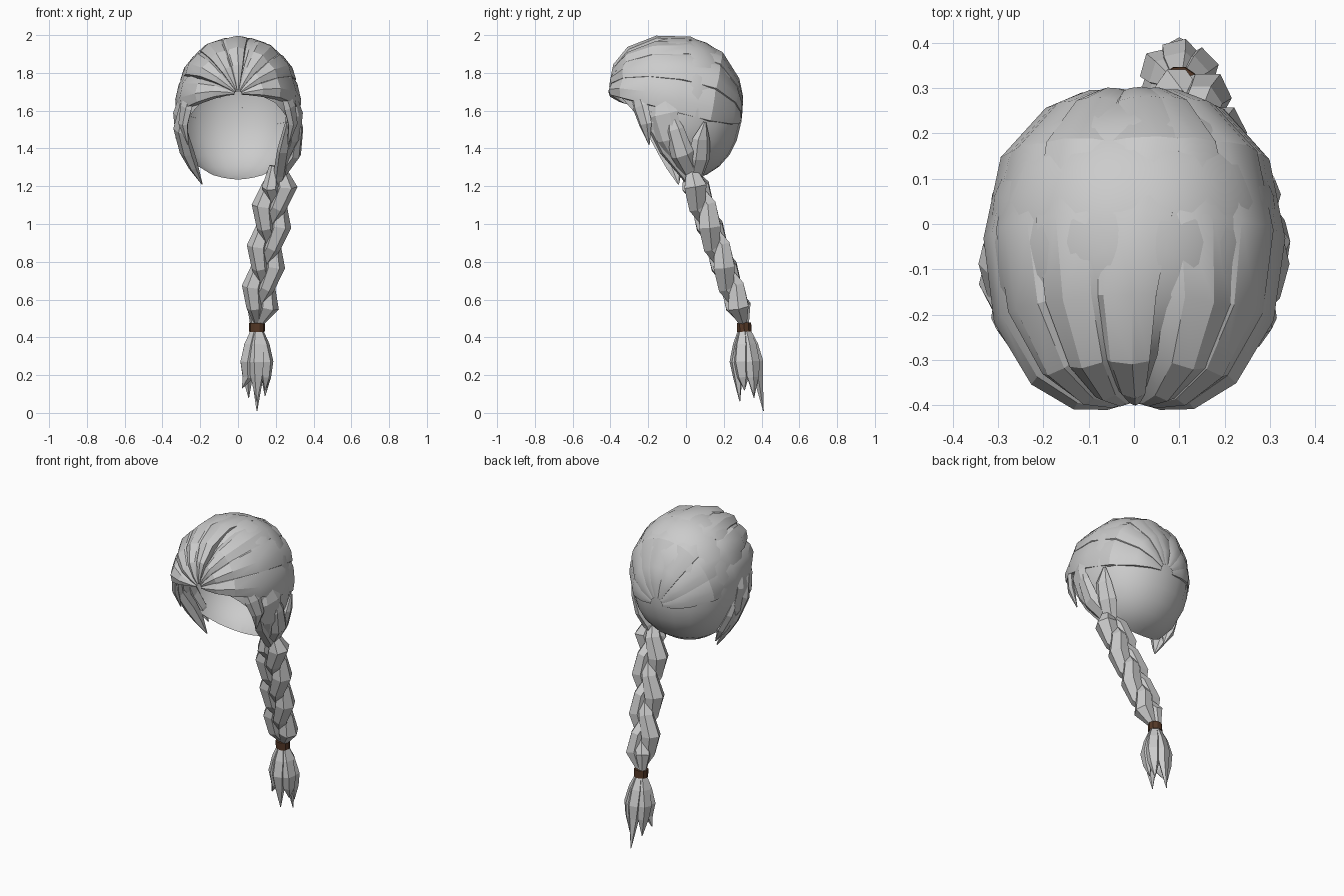
import bpy, bmesh, math, random
from mathutils import Vector as V

if "Cube" in bpy.data.objects:
    bpy.data.objects.remove(bpy.data.objects["Cube"])

random.seed(7)
C = V((0, -0.04, 1.61))          # head centre
R = V((0.325, 0.335, 0.38))      # head radii


def head(d, lift=1.0):
    """Point on the slightly boxy head surface in direction d."""
    n = sum(abs(c) ** 2.2 for c in d) ** (1 / 2.2)
    return C + V([r * c / n * lift for r, c in zip(R, d)])


def make(name, verts, faces, angle=None):
    me = bpy.data.meshes.new(name)
    me.from_pydata([tuple(v) for v in verts], [], faces)
    bm = bmesh.new()
    bm.from_mesh(me)
    bmesh.ops.recalc_face_normals(bm, faces=bm.faces)
    bm.to_mesh(me)
    bm.free()
    ob = bpy.data.objects.new(name, me)
    bpy.context.collection.objects.link(ob)
    if angle:
        bpy.ops.object.select_all(action='DESELECT')
        ob.select_set(True)
        bpy.context.view_layer.objects.active = ob
        bpy.ops.object.shade_smooth_by_angle(angle=math.radians(angle))
    return ob


def tube(name, pts, widths, thick, sides=6, out=None, angle=None):
    """Faceted tapered lock along pts; out(p) gives its outward direction."""
    pts = [V(p) for p in pts]
    vs, fs = [], []
    for i, p in enumerate(pts):
        t = (pts[min(i + 1, len(pts) - 1)] - pts[max(i - 1, 0)]).normalized()
        o = out(p) if out else V((0, -1, 0))
        o = (o - t * o.dot(t)).normalized()
        s = t.cross(o)
        for k in range(sides):
            a = math.tau * k / sides
            vs.append(p + s * widths[i] * math.cos(a) + o * thick[i] * math.sin(a))
    for i in range(len(pts) - 1):
        for k in range(sides):
            j = (k + 1) % sides
            fs.append((i * sides + k, i * sides + j, (i + 1) * sides + j, (i + 1) * sides + k))
    fs += [tuple(range(sides)), tuple(range(len(vs) - sides, len(vs)))]
    return make(name, vs, fs, angle)


def from_head(p):
    return p - C


# Hollow scalp cap, cut open for the face
bm = bmesh.new()
bmesh.ops.create_uvsphere(bm, u_segments=20, v_segments=14, radius=1)
for v in bm.verts:
    v.co = head(v.co.normalized())
bmesh.ops.bisect_plane(bm, geom=bm.verts[:] + bm.edges[:] + bm.faces[:],
                       plane_co=(0, 0.04, 1.23), plane_no=(0, -0.45, -0.39), clear_outer=True)
me = bpy.data.meshes.new("scalp_cap")
bm.to_mesh(me)
bm.free()
cap = bpy.data.objects.new("scalp_cap", me)
bpy.context.collection.objects.link(cap)
bpy.context.view_layer.objects.active = cap
cap.select_set(True)
bpy.ops.object.shade_smooth_by_angle(angle=math.radians(40))

# Swept-back locks fanning from the forehead over the crown.
# Each step: angle from the forehead, lift off the scalp, ridge strength
FRONT, UP, SIDE = V((0, -0.982, 0.19)), V((0, 0.19, 0.982)), V((1, 0, 0))
STEPS = [(3, 1.07, .5), (9, 1.10, 1), (20, 1.12, 1.8), (36, 1.09, 1.9), (60, 1.025, 1.4),
         (90, 0.995, 1), (120, 1.012, .8), (145, 1.02, .6), (160, 1.02, .5), (173, 1.004, .2)]
SECTION = [(-1, -0.045), (-0.93, 0.012), (-0.3, 0.03), (0.5, 0.012), (1, -0.025)]


def swept_lock(name, mid, half, flip):
    vs, fs = [], []
    n = len(SECTION)
    wob = random.uniform(-7, 7)
    puff = random.uniform(-0.008, 0.008)
    for i, (th, lift, k) in enumerate(STEPS):
        th = math.radians(th)
        for u, h in SECTION:
            a = math.radians(mid + wob * math.sin(2 * th) + u * flip * half)
            d = FRONT * math.cos(th) + (UP * math.cos(a) + SIDE * math.sin(a)) * math.sin(th)
            vs.append(head(d, lift + h * k + puff * math.sin(th)))
    for i in range(len(STEPS) - 1):
        for k in range(n - 1):
            fs.append((i * n + k, i * n + k + 1, (i + 1) * n + k + 1, (i + 1) * n + k))
    make(name, vs, fs, 25)


for i in range(7):
    mid = -78 + 26 * i
    swept_lock(f"swept_lock_{i}", mid, 16 + random.uniform(-1, 1), 1 if mid < 0 else -1)

# Locks framing the face: short temple tips on both sides
for s in (-1, 1):
    tube(f"temple_lock_{'L' if s < 0 else 'R'}",
         [(s * .24, -.27, 1.72), (s * .275, -.24, 1.62), (s * .29, -.215, 1.53), (s * .265, -.195, 1.42)],
         [.03, .05, .04, .003], [.012, .022, .02, .003], out=from_head)
    tube(f"ear_lock_{'L' if s < 0 else 'R'}",
         [(s * .29, -.14, 1.7), (s * .312, -.12, 1.58), (s * .3, -.085, 1.45), (s * .25, -.04, 1.32)],
         [.03, .08, .07, .02], [.01, .025, .025, .01], out=from_head)

# Loose hanging lock on the left with a second tip
tube("hanging_lock", [(-.28, -.21, 1.64), (-.305, -.15, 1.5), (-.27, -.09, 1.38), (-.235, -.06, 1.3), (-.19, -.04, 1.21)],
     [.04, .065, .06, .045, .003], [.02, .03, .035, .025, .003], out=from_head)
tube("hanging_lock_tip", [(-.315, -.08, 1.55), (-.295, -.03, 1.43), (-.255, 0, 1.34), (-.215, .01, 1.26)],
     [.03, .06, .045, .003], [.015, .025, .025, .003], out=from_head)

# Locks on the right gathered into the braid
for i, (r, a, b) in enumerate([((.27, -.22, 1.66), (.28, -.17, 1.54), (.25, -.09, 1.4)),
                               ((.315, -.09, 1.62), (.32, -.06, 1.5), (.3, -.02, 1.37)),
                               ((.305, .1, 1.54), (.295, .08, 1.45), (.265, .07, 1.35))]):
    tube(f"gathered_lock_{i}", [r, a, b, (.225, .01 + .02 * i, 1.27), (.2, .05, 1.17)],
         [.008, .05, .062, .05, .015], [.006, .025, .035, .035, .015], out=from_head)

# Three-strand braid, pinched where strands cross
STEP = .64 / 6
for k in range(3):
    pts, rad = [], []
    for i in range(9):
        z = 1.307 - i * STEP
        f = (z - .47) / .73
        s = min(1, .3 + max(0, z - .46) / .13, .4 + (1.31 - z) * 6) * (0.9 + .1 * f)
        ph = math.tau * (1.2 - z) / .64 + math.pi / 2 + k * math.tau / 3
        pts.append((.1 + .1 * f + .053 * s * math.sin(ph),
                    .31 - .26 * f + .032 * s * math.sin(2 * ph), z))
        rad.append(s * (.043 + .019 * math.sin(ph) ** 2))
    tube(f"braid_strand_{k}", pts, rad, [r * 1.1 for r in rad])

# Brown hair tie
brown = bpy.data.materials.new("brown_tie")
brown.diffuse_color = (0.09, 0.04, 0.02, 1)
brown.use_nodes = True
brown.node_tree.nodes["Principled BSDF"].inputs["Base Color"].default_value = brown.diffuse_color
tie = tube("hair_tie", [(.1, .307, .477), (.1, .309, .43)], [.042] * 2, [.04] * 2, sides=10)
tie.data.materials.append(brown)

# Tail tuft below the tie
TIPS = [.09, .01, .08, .13, .06, .12]
for i, z in enumerate(TIPS):
    a = math.radians(30 + 60 * i)
    c, s = math.cos(a), math.sin(a)
    long = z < .05
    tube(f"tail_lock_{i}",
         [(.1 + .012 * c, .308 + .012 * s, .45), (.1 + .04 * c, .315 + .038 * s, .36),
          (.1 + .058 * c, .32 + .055 * s, .27), (.1 + .056 * c, .328 + .054 * s, .19),
          (.1 + (0 if long else .09 if i == 3 else .05) * c, .335 + (.075 if long else .05) * s, z)],
         [.02, .042, .046, .034, .002], [.016, .03, .036, .026, .002],
         sides=5, out=lambda p, c=c, s=s: V((c, s, 0)))
